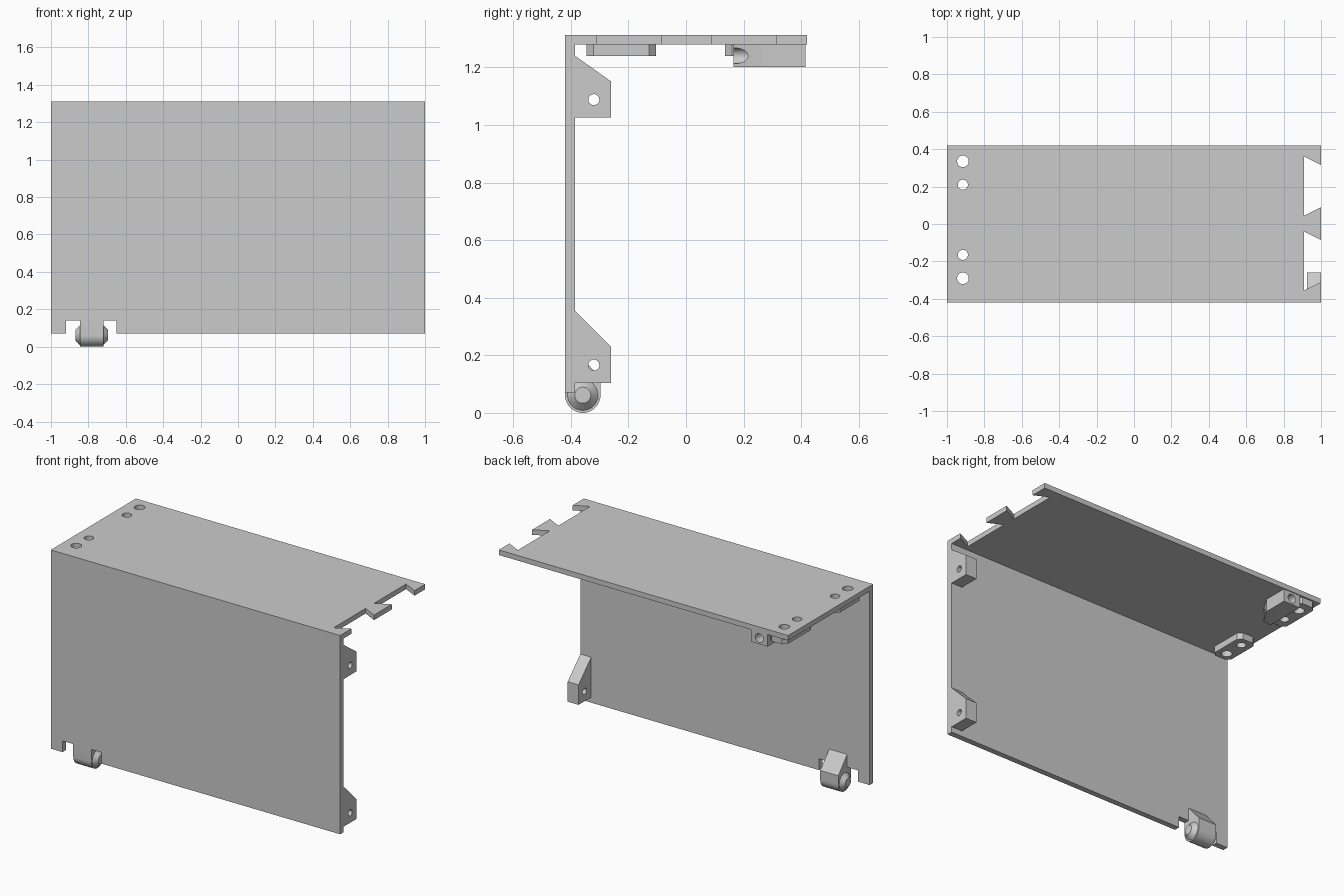
import bpy, bmesh, math
from mathutils import Vector, Matrix

if "Cube" in bpy.data.objects:
    bpy.data.objects.remove(bpy.data.objects["Cube"], do_unlink=True)

grey = bpy.data.materials.new("plain_grey")
grey.use_nodes = True
grey.diffuse_color = (0.6, 0.6, 0.6, 1)
grey.node_tree.nodes["Principled BSDF"].inputs["Base Color"].default_value = (0.6, 0.6, 0.6, 1)


def add_object(name, bm):
    bmesh.ops.recalc_face_normals(bm, faces=bm.faces)
    mesh = bpy.data.meshes.new(name)
    bm.to_mesh(mesh)
    bm.free()
    mesh.materials.append(grey)
    obj = bpy.data.objects.new(name, mesh)
    bpy.context.collection.objects.link(obj)
    return obj


def prism(name, outline, axis, low, high):
    """Extrude an outline: (y, z) along X or (x, y) along Z."""
    place = {"X": lambda a, b: (low, a, b), "Z": lambda a, b: (a, b, low)}[axis]
    step = Vector((high - low, 0, 0)) if axis == "X" else Vector((0, 0, high - low))
    bm = bmesh.new()
    face = bm.faces.new([bm.verts.new(place(a, b)) for a, b in outline])
    ring = bmesh.ops.extrude_face_region(bm, geom=[face], use_keep_orig=True)["geom"]
    bmesh.ops.translate(bm, vec=step, verts=[v for v in ring if isinstance(v, bmesh.types.BMVert)])
    return add_object(name, bm)


def cone(name, axis, centre, r1, r2, depth, segments=32):
    turn = {"X": Matrix.Rotation(math.pi / 2, 4, "Y"),
            "Y": Matrix.Rotation(math.pi / 2, 4, "X"),
            "Z": Matrix.Identity(4)}[axis]
    bm = bmesh.new()
    bmesh.ops.create_cone(bm, cap_ends=True, segments=segments, radius1=r1, radius2=r2,
                          depth=depth, matrix=Matrix.Translation(centre) @ turn)
    return add_object(name, bm)


def drill(obj, axis, centre, radius, depth):
    """Cut a round hole and bake the result into the mesh."""
    cutter = cone("hole_cutter", axis, centre, radius, radius, depth)
    cutter.hide_render = True
    mod = obj.modifiers.new("hole", "BOOLEAN")
    mod.operation, mod.solver, mod.object = "DIFFERENCE", "EXACT", cutter
    bpy.context.view_layer.update()
    evaluated = obj.evaluated_get(bpy.context.evaluated_depsgraph_get())
    mesh = bpy.data.meshes.new_from_object(evaluated)
    obj.modifiers.clear()
    obj.data = mesh
    bpy.data.objects.remove(cutter, do_unlink=True)


def smooth(obj):
    bpy.ops.object.select_all(action="DESELECT")
    obj.select_set(True)
    bpy.context.view_layer.objects.active = obj
    bpy.ops.object.shade_smooth_by_angle(angle=math.radians(30))


FRONT, INNER, BACK = -0.42, -0.385, 0.42
UNDER, TOP = 1.28, 1.312

# Upright front panel with a gap for the hinge
panel_outline = [(-1, 0.07), (-0.92, 0.07), (-0.92, 0.14), (-0.65, 0.14),
                 (-0.65, 0.07), (1, 0.07), (1, UNDER), (-1, UNDER)]
panel = prism("front_panel", panel_outline, "Z", 0, INNER - FRONT)
panel.data.transform(Matrix.Translation((0, INNER, 0)) @ Matrix.Rotation(math.pi / 2, 4, "X"))

# Top plate with two dovetail notches
plate_outline = [(-1, FRONT), (1, FRONT)]
for mouth_low, mouth_high in ((-0.31, -0.085), (0.09, 0.315)):
    plate_outline += [(1, mouth_low), (0.91, mouth_low - 0.045),
                      (0.91, mouth_high + 0.045), (1, mouth_high)]
plate_outline += [(1, BACK), (-1, BACK)]
plate = prism("top_plate", plate_outline, "Z", UNDER, TOP)

# Chamfered mounting pads under the plate
pads = []
for name, y0, y1 in (("front_pad", -0.345, -0.105), ("back_pad", 0.135, 0.41)):
    x0, x1, c = -0.975, -0.855, 0.024
    outline = [(x0 + c, y0), (x1 - c, y0), (x1, y0 + c), (x1, y1 - c),
               (x1 - c, y1), (x0 + c, y1), (x0, y1 - c), (x0, y0 + c)]
    pads.append(prism(name, outline, "Z", 1.24, UNDER))

# Screw holes through plate and pads
for y, radius, pad in ((-0.29, 0.031, pads[0]), (-0.165, 0.027, pads[0]),
                       (0.21, 0.027, pads[1]), (0.335, 0.031, pads[1])):
    for part in (plate, pad):
        drill(part, "Z", (-0.915, y, 1.27), radius, 0.3)

# Latch block beside the back pad
block = prism("latch_block", [(-0.855, 0.165), (-0.80, 0.165), (-0.74, 0.265),
                              (-0.74, 0.415), (-0.855, 0.415)], "Z", 1.202, UNDER)
drill(block, "Y", (-0.797, 0.3, 1.24), 0.027, 0.6)

# Side brackets with bolt holes
brackets = []
for name, base in (("lower_bracket", 0.104), ("upper_bracket", 1.026)):
    outline = [(INNER, base), (-0.26, base), (-0.26, base + 0.125),
               (INNER, base + 0.25 if base < 1 else 1.24)]
    bracket = prism(name, outline, "X", 0.925, 1)
    drill(bracket, "X", (0.96, -0.32, base + 0.062), 0.019, 0.3)
    brackets.append(bracket)

# Hinge knuckle: round underside, sloped back
hy, hz, hr = -0.3585, 0.0615, 0.0615
knuckle_outline = [(FRONT, 0.14), (INNER, 0.14), (INNER, 0.22), (hy + hr, 0.12)]
for i in range(25):
    a = -math.pi * i / 24
    knuckle_outline.append((hy + hr * math.cos(a), hz + hr * math.sin(a)))
knuckle = prism("hinge_knuckle", knuckle_outline, "X", -0.845, -0.72)

# Tapered pivots on both ends of the knuckle
left_pivot = cone("left_pivot", "X", (-0.7075, hy, hz), 0.053, 0.028, 0.025)
right_pivot = cone("right_pivot", "X", (-0.8575, hy, hz), 0.028, 0.053, 0.025)

for obj in [plate, block, knuckle, left_pivot, right_pivot] + pads + brackets:
    smooth(obj)
